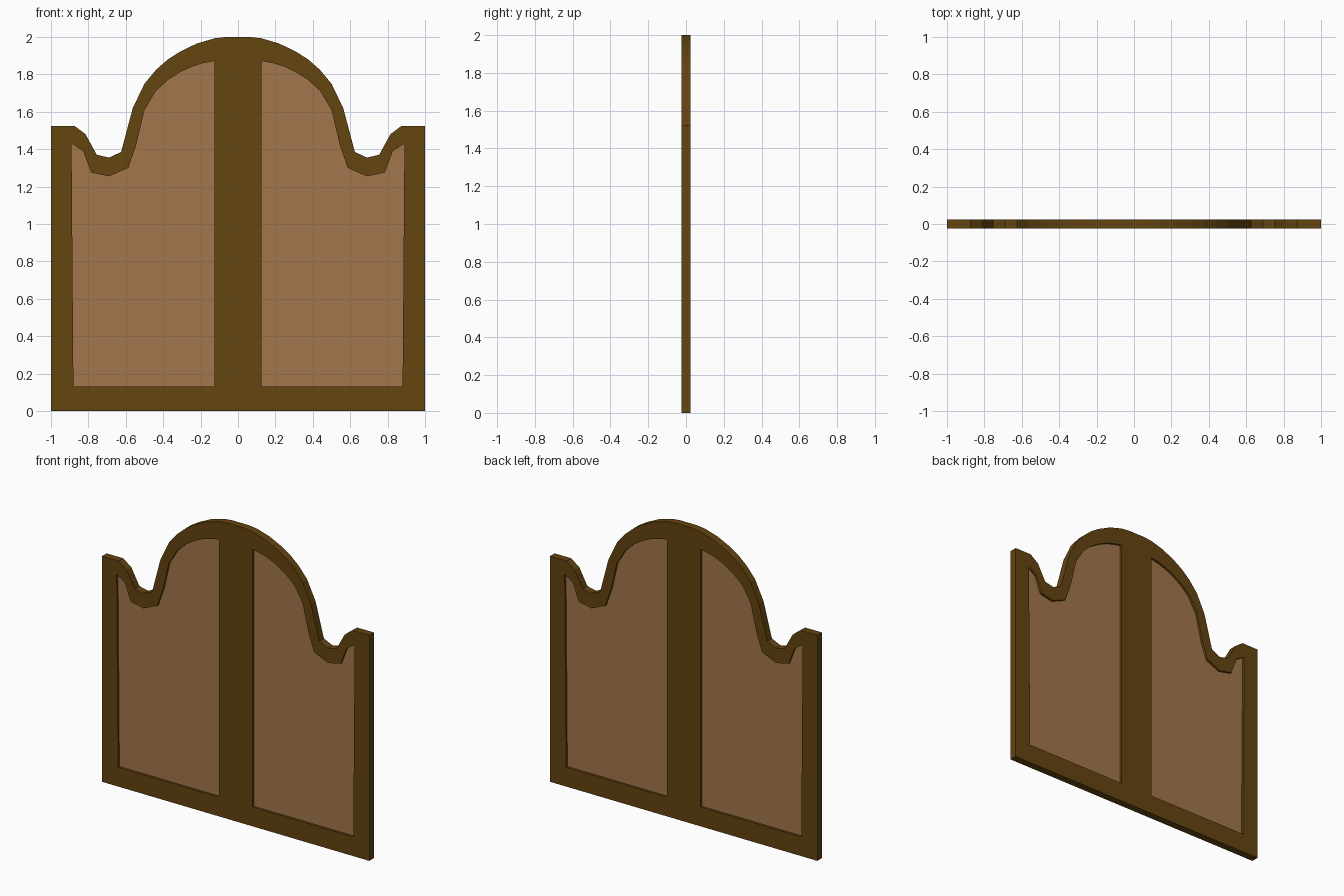
import bpy
from math import pi

if "Cube" in bpy.data.objects:
    bpy.data.objects.remove(bpy.data.objects["Cube"])


def material(name, rgb):
    m = bpy.data.materials.new(name)
    m.diffuse_color = (*rgb, 1)
    m.use_nodes = True
    m.node_tree.nodes["Principled BSDF"].inputs["Base Color"].default_value = m.diffuse_color
    return m


def slab(name, loops, half_depth, mat):
    """Flat x/z outlines (outer loop, then holes) extruded evenly about y = 0."""
    cu = bpy.data.curves.new(name, 'CURVE')
    cu.dimensions = '2D'
    cu.fill_mode = 'BOTH'
    cu.extrude = half_depth
    for pts in loops:
        sp = cu.splines.new('POLY')
        sp.points.add(len(pts) - 1)
        for p, (x, z) in zip(sp.points, pts):
            p.co = (x, z, 0, 1)
        sp.use_cyclic_u = True
    ob = bpy.data.objects.new(name, cu)
    bpy.context.collection.objects.link(ob)
    ob.rotation_euler.x = pi / 2
    bpy.ops.object.select_all(action='DESELECT')
    ob.select_set(True)
    bpy.context.view_layer.objects.active = ob
    bpy.ops.object.convert(target='MESH')
    bpy.ops.object.transform_apply(location=False, rotation=True, scale=False)
    ob = bpy.context.object
    ob.data.materials.clear()
    ob.data.materials.append(mat)
    ob.data.shade_flat()
    return ob


def mirrored(pts):
    return [(-x, z) for x, z in reversed(pts)]


dark_wood = material("dark_wood", (0.127, 0.058, 0.005))
light_wood = material("light_wood", (0.36, 0.18, 0.072))

# Right half of the outer silhouette, bottom corner to crown
edge = [(1, 0), (1, 1.525), (0.875, 1.525), (0.815, 1.48), (0.755, 1.37),
        (0.69, 1.355), (0.625, 1.385), (0.5625, 1.62), (0.5, 1.75),
        (0.4375, 1.825), (0.375, 1.88), (0.3125, 1.92), (0.22, 1.965),
        (0.125, 1.993), (0.0625, 2.0)]

# Right panel opening
opening = [(0.125, 0.13), (0.88, 0.13), (0.89, 1.43), (0.828, 1.39),
           (0.785, 1.275), (0.69, 1.255), (0.587, 1.30), (0.545, 1.42),
           (0.5, 1.61), (0.44, 1.71), (0.375, 1.77), (0.3125, 1.81),
           (0.25, 1.84), (0.1875, 1.86), (0.125, 1.872)]

# Frame with centre stile and two openings
slab("frame", [edge + mirrored(edge), opening, mirrored(opening)], 0.025, dark_wood)

# Recessed panels
slab("right_panel", [opening], 0.01, light_wood)
slab("left_panel", [mirrored(opening)], 0.01, light_wood)
